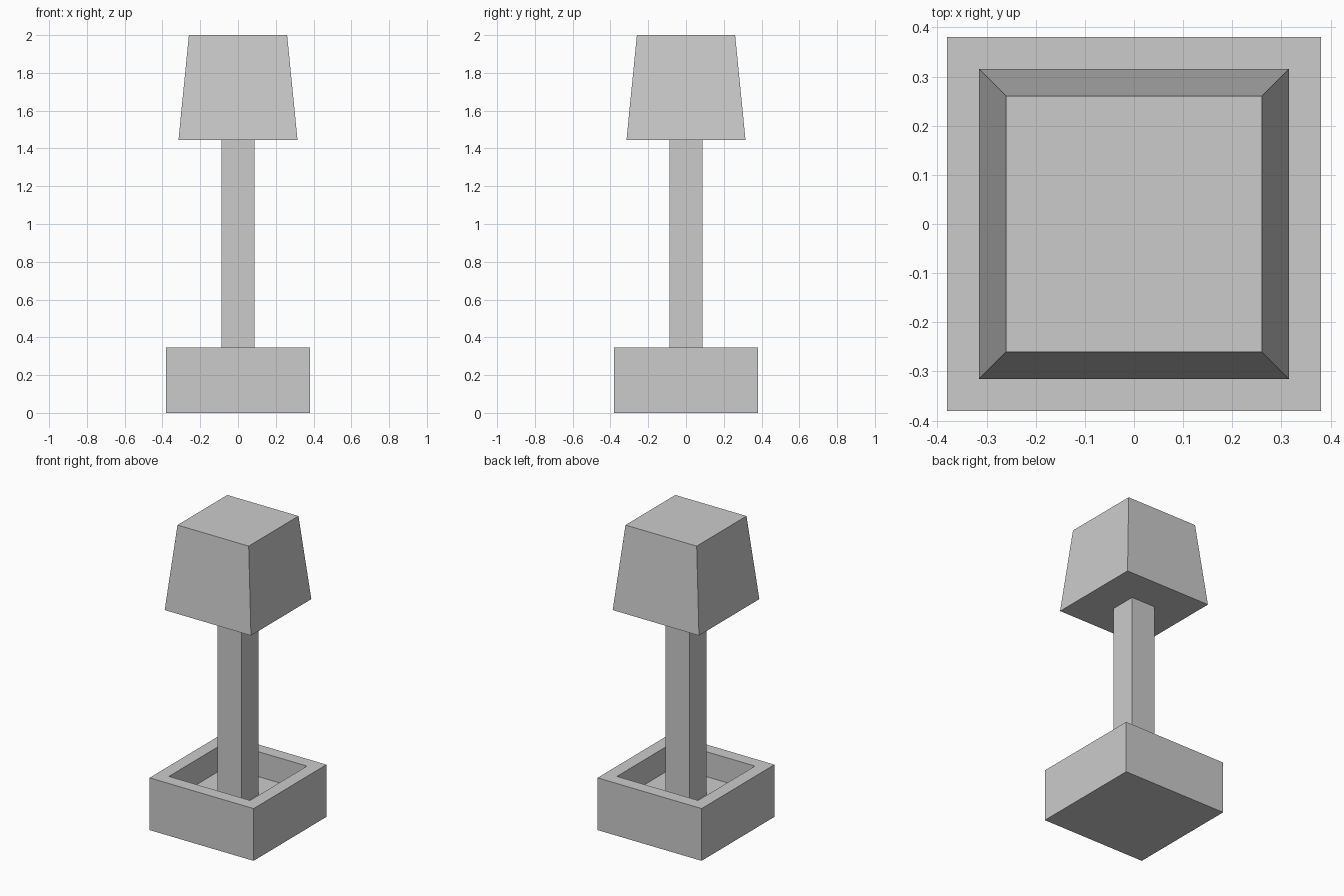
import bpy
import bmesh
from mathutils import Matrix

cube = bpy.data.objects.get("Cube")
if cube:
    bpy.data.objects.remove(cube, do_unlink=True)

# Single light grey material
grey = bpy.data.materials.new("light_grey")
grey.use_nodes = True
grey.diffuse_color = (0.6, 0.6, 0.6, 1)
grey.node_tree.nodes["Principled BSDF"].inputs["Base Color"].default_value = (0.6, 0.6, 0.6, 1)


def square_block(name, z0, z1, half0, half1, well=None):
    """Square block from z0 to z1, tapering from half0 to half1.
    well = (half width, floor height) sinks a square recess into the top."""
    bm = bmesh.new()
    bmesh.ops.create_cube(bm, size=2)
    for v in bm.verts:
        top = v.co.z > 0
        half = half1 if top else half0
        v.co = (v.co.x * half, v.co.y * half, z1 if top else z0)
    if well:
        well_half, floor_z = well
        lid = max(bm.faces, key=lambda f: f.calc_center_median().z)
        bmesh.ops.inset_region(bm, faces=[lid], thickness=half1 - well_half)
        extruded = bmesh.ops.extrude_discrete_faces(bm, faces=[lid])
        floor = extruded["faces"][0]
        bmesh.ops.transform(bm, matrix=Matrix.Translation((0, 0, floor_z - z1)),
                            verts=floor.verts)
    bmesh.ops.recalc_face_normals(bm, faces=bm.faces)
    mesh = bpy.data.meshes.new(name)
    bm.to_mesh(mesh)
    bm.free()
    mesh.materials.append(grey)
    obj = bpy.data.objects.new(name, mesh)
    bpy.context.collection.objects.link(obj)
    return obj


# Hollowed base, square post standing in the well, tapered shade
square_block("base", 0, 0.345, 0.38, 0.38, well=(0.262, 0.18))
square_block("post", 0.18, 1.445, 0.088, 0.088)
square_block("lamp_shade", 1.445, 2, 0.315, 0.26)
